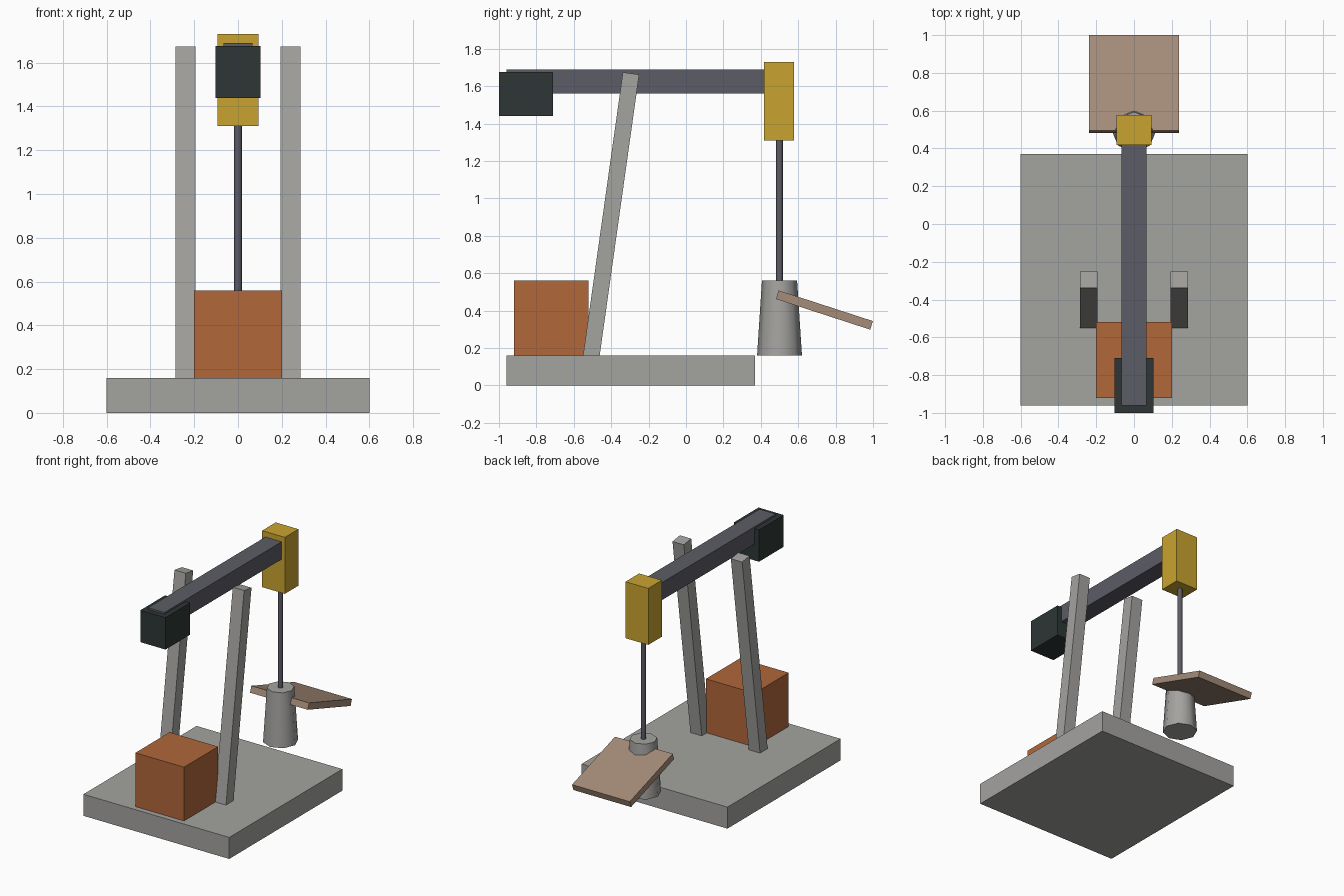
import bpy, math

if "Cube" in bpy.data.objects:
    bpy.data.objects.remove(bpy.data.objects["Cube"])


def lin(c):
    c /= 255
    return c / 12.92 if c <= 0.04045 else ((c + 0.055) / 1.055) ** 2.4


def material(name, r, g, b):
    m = bpy.data.materials.new(name)
    m.diffuse_color = (lin(r), lin(g), lin(b), 1)
    m.use_nodes = True
    m.node_tree.nodes["Principled BSDF"].inputs["Base Color"].default_value = m.diffuse_color
    return m


stone = material("stone_grey", 164, 163, 160)
rust = material("rust_orange", 177, 103, 58)
steel = material("dark_steel", 92, 92, 102)
black = material("green_black", 45, 54, 53)
yellow = material("ochre_yellow", 201, 164, 48)
tan = material("tan", 165, 140, 120)


def box(name, center, size, mat, tilt=0):
    bpy.ops.mesh.primitive_cube_add(size=1, location=center)
    o = bpy.context.object
    o.name = name
    o.scale = size
    o.rotation_euler.x = math.radians(tilt)
    o.data.materials.append(mat)
    return o


def tapered(name, y, z0, z1, r0, r1, mat, sides=8):
    bpy.ops.mesh.primitive_cone_add(vertices=sides, radius1=r0, radius2=r1,
                                    depth=z1 - z0, location=(0, y, (z0 + z1) / 2))
    o = bpy.context.object
    o.name = name
    o.data.materials.append(mat)
    bpy.ops.object.shade_smooth_by_angle(angle=math.radians(60))
    return o


# Ground slab and engine block
box("base_slab", (0, -0.295, 0.08), (1.2, 1.33, 0.16), stone)
box("engine_block", (0, -0.72, 0.36), (0.4, 0.4, 0.4), rust)

# Pair of leaning support posts, feet sunk into the slab
lean = math.radians(8)
length = 1.6
top_y, top_z = -0.294, 1.668
for side, label in ((-1, "left"), (1, "right")):
    box("post_" + label,
        (side * 0.24, top_y - math.sin(lean) * length / 2, top_z - math.cos(lean) * length / 2),
        (0.093, 0.088, length), stone, -8)

# Walking beam with counterweight and head
box("walking_beam", (0, -0.23, 1.625), (0.134, 1.46, 0.13), steel)
box("counterweight", (0, -0.855, 1.558), (0.207, 0.29, 0.237), black)
box("beam_head", (0, 0.497, 1.52), (0.187, 0.16, 0.42), yellow)

# Hanging rod, wellhead and tilted plate
tapered("pump_rod", 0.5, 0.5, 1.35, 0.018, 0.018, steel)
tapered("wellhead", 0.5, 0.16, 0.56, 0.12, 0.094, stone)
box("tilted_plate", (0, 0.74, 0.403), (0.475, 0.53, 0.048), tan, -18)
